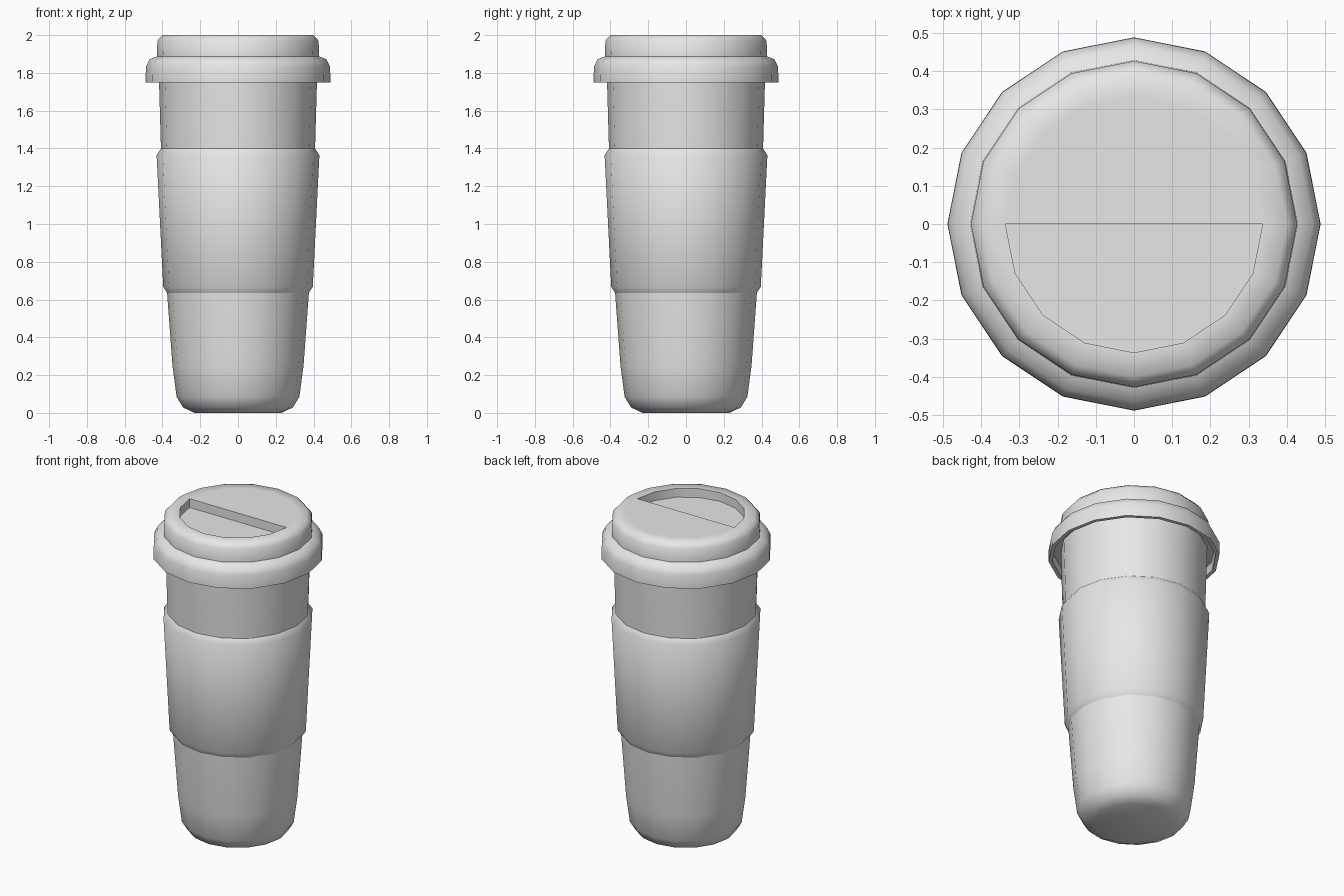
import bpy, bmesh, math

if "Cube" in bpy.data.objects:
    bpy.data.objects.remove(bpy.data.objects["Cube"])

N = 16  # sides of every round part

grey = bpy.data.materials.new("plain_grey")
grey.diffuse_color = (0.8, 0.8, 0.8, 1)
grey.use_nodes = True
grey.node_tree.nodes["Principled BSDF"].inputs["Base Color"].default_value = grey.diffuse_color


def ring(bm, r, z):
    return [bm.verts.new((r * math.cos(2 * math.pi * i / N),
                          r * math.sin(2 * math.pi * i / N), z)) for i in range(N)]


def lathe(bm, profile):
    """Sweep (radius, height) points round the z axis; returns the rings."""
    rings = [ring(bm, r, z) for r, z in profile]
    for a, b in zip(rings, rings[1:]):
        for i in range(N):
            j = (i + 1) % N
            bm.faces.new((a[i], a[j], b[j], b[i]))
    return rings


def finish(bm, name, flat=()):
    for f in bm.faces:
        f.smooth = f not in flat
    me = bpy.data.meshes.new(name)
    bm.to_mesh(me)
    bm.free()
    me.materials.append(grey)
    me.set_sharp_from_angle(angle=math.radians(55))
    ob = bpy.data.objects.new(name, me)
    bpy.context.collection.objects.link(ob)
    return ob


# Cup body with rounded foot
bm = bmesh.new()
rings = lathe(bm, [(0.23, 0), (0.29, 0.028), (0.325, 0.085), (0.347, 0.25),
                   (0.375, 0.63), (0.408, 1.4), (0.42, 1.82)])
base = bm.faces.new(rings[0][::-1])
top = bm.faces.new(rings[-1])
finish(bm, "cup_body", (base, top))

# Grip sleeve round the middle
bm = bmesh.new()
lathe(bm, [(0.372, 0.63), (0.396, 0.668), (0.431, 1.365), (0.407, 1.4)])
finish(bm, "grip_sleeve")

# Lid with overhanging rim and half-round drinking recess at the front
bm = bmesh.new()
rings = lathe(bm, [(0.41, 1.80), (0.462, 1.80), (0.467, 1.75), (0.489, 1.75),
                   (0.488, 1.832), (0.468, 1.872), (0.429, 1.888),
                   (0.427, 1.97), (0.40, 2.0), (0.337, 2.0)])
rim = rings[-1]
half = N // 2
upper = [rim[i % N] for i in range(half, N + 1)]
floor = [bm.verts.new((v.co.x, v.co.y, 1.945)) for v in upper]
flat = [bm.faces.new(rim[:half + 1]), bm.faces.new(floor)]
for i in range(half):
    bm.faces.new((floor[i + 1], floor[i], upper[i], upper[i + 1]))
flat.append(bm.faces.new((floor[0], floor[-1], upper[-1], upper[0])))
finish(bm, "lid", flat)
